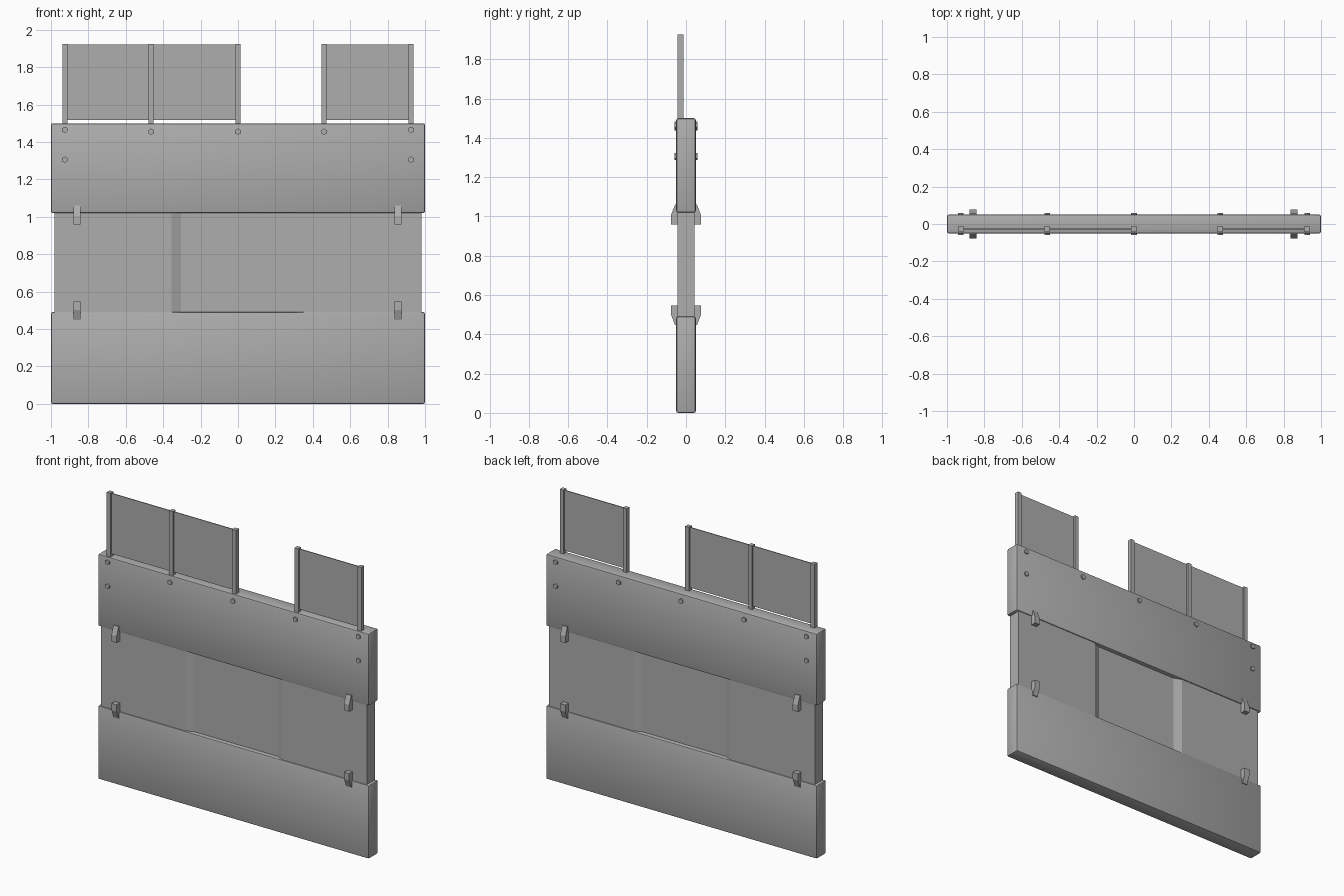
import bpy, bmesh, math
from mathutils import Matrix, Vector

cube = bpy.data.objects.get("Cube")
if cube:
    bpy.data.objects.remove(cube, do_unlink=True)

grey = bpy.data.materials.new("plain grey")
grey.use_nodes = True
COLOUR = (0.42, 0.42, 0.42, 1)
grey.diffuse_color = COLOUR
grey.node_tree.nodes["Principled BSDF"].inputs["Base Color"].default_value = COLOUR


def finish(name, bm, smooth_angle=None):
    bmesh.ops.recalc_face_normals(bm, faces=bm.faces)
    mesh = bpy.data.meshes.new(name)
    bm.to_mesh(mesh)
    bm.free()
    mesh.materials.append(grey)
    obj = bpy.data.objects.new(name, mesh)
    bpy.context.collection.objects.link(obj)
    if smooth_angle:
        bpy.ops.object.select_all(action='DESELECT')
        obj.select_set(True)
        bpy.context.view_layer.objects.active = obj
        bpy.ops.object.shade_smooth_by_angle(angle=math.radians(smooth_angle))
    return obj


def box(name, low, high, bevel=0):
    low, high = Vector(low), Vector(high)
    bm = bmesh.new()
    size = Matrix.Diagonal((high - low).to_4d())
    bmesh.ops.create_cube(bm, size=1, matrix=Matrix.Translation((low + high) / 2) @ size)
    if bevel:
        bmesh.ops.bevel(bm, geom=bm.edges[:], offset=bevel, segments=2,
                        profile=0.5, affect='EDGES')
    return finish(name, bm, 40 if bevel else None)


def prism(name, points, direction):
    bm = bmesh.new()
    face = bm.faces.new([bm.verts.new(p) for p in points])
    result = bmesh.ops.extrude_face_region(bm, geom=[face])
    moved = [v for v in result["geom"] if isinstance(v, bmesh.types.BMVert)]
    bmesh.ops.translate(bm, verts=moved, vec=direction)
    return finish(name, bm)


# Thick upper and lower panels
box("lower_panel", (-1, -0.05, 0), (1, 0.05, 0.49), 0.01)
box("upper_panel", (-1, -0.05, 1.02), (1, 0.05, 1.5), 0.01)

# Middle panel, recessed in the centre on both faces
half = [(-0.98, -0.043), (-0.355, -0.043), (-0.305, -0.022),
        (0.305, -0.022), (0.355, -0.043), (0.98, -0.043)]
outline = half + [(x, -y) for x, y in reversed(half)]
prism("middle_panel", [(x, y, 0.48) for x, y in outline], (0, 0, 0.55))

# Wedge clips over both seams, on both faces
clip = [(0.04, -0.05), (0.077, -0.05), (0.077, -0.005), (0.056, 0.05), (0.04, 0.05)]
for seam, z, flip in (("upper", 1.01, 1), ("lower", 0.497, -1)):
    for x in (-0.86, 0.855):
        for side, sign in (("front", -1), ("back", 1)):
            end = "right" if x < 0 else "left"
            prism(f"{seam}_{end}_{side}_clip",
                  [(x - 0.019, sign * y, z + flip * h) for y, h in clip], (0.038, 0, 0))

# Posts and thin screens along the top
POST_X = (-0.925, -0.465, 0, 0.46, 0.925)
for i, x in enumerate(POST_X):
    box(f"post_{i + 1}", (x - 0.014, -0.042, 1.48), (x + 0.014, -0.012, 1.925))
for i in (0, 1, 3):
    box(f"screen_{i + 1}", (POST_X[i], -0.03, 1.518), (POST_X[i + 1], -0.024, 1.92))

# Hexagonal bolts on both faces
bolts = [(x, 1.465 if abs(x) > 0.9 else 1.455) for x in POST_X]
bolts += [(x, 1.305) for x in (POST_X[0], POST_X[-1])]
for i, (x, z) in enumerate(bolts):
    bm = bmesh.new()
    turn = Matrix.Translation((x, 0, z)) @ Matrix.Rotation(math.pi / 2, 4, 'X')
    bmesh.ops.create_cone(bm, cap_ends=True, segments=6, radius1=0.017,
                          radius2=0.017, depth=0.118, matrix=turn)
    finish(f"bolt_{i + 1}", bm)
